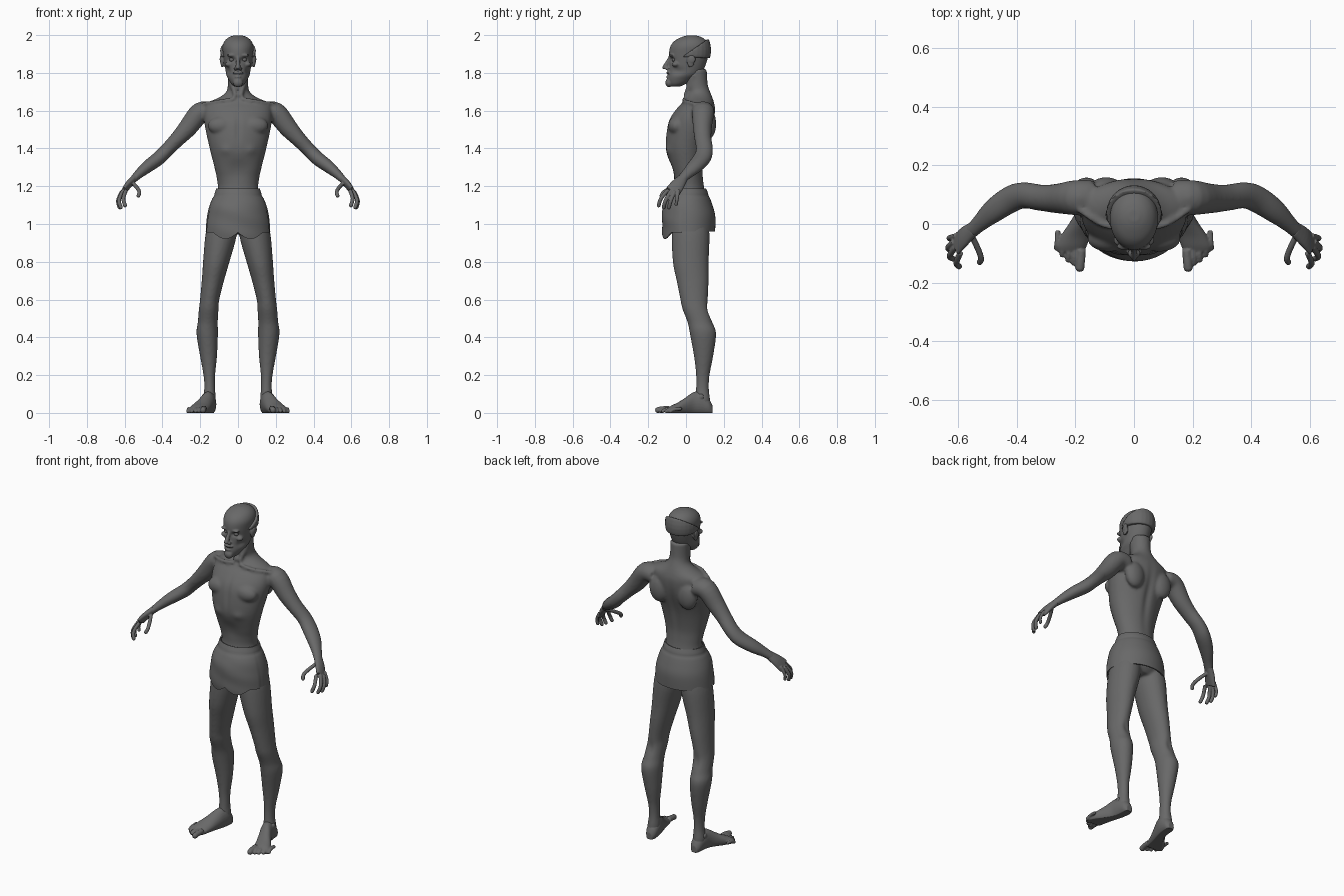
import bpy, bmesh, math
from mathutils import Vector, Matrix

cube = bpy.data.objects.get("Cube")
if cube:
    bpy.data.objects.remove(cube)

COLOUR = (0.14, 0.14, 0.14, 1)
clay = bpy.data.materials.new("dark grey clay")
clay.use_nodes = True
clay.diffuse_color = COLOUR
clay.node_tree.nodes["Principled BSDF"].inputs["Base Color"].default_value = COLOUR
X, Y, Z = Vector((1, 0, 0)), Vector((0, 1, 0)), Vector((0, 0, 1))
SIDES = (1, -1)


def smooth_rows(rows, steps=4):
    """Catmull-Rom interpolation of rows of numbers."""
    out = []
    for i in range(len(rows) - 1):
        a, b, c, d = (rows[max(0, min(len(rows) - 1, i + k))] for k in (-1, 0, 1, 2))
        for j in range(steps):
            t = j / steps
            out.append([0.5 * (2 * q + (r - p) * t + (2 * p - 5 * q + 4 * r - s) * t * t
                               + (3 * q - p - 3 * r + s) * t ** 3)
                        for p, q, r, s in zip(a, b, c, d)])
    return out + [list(rows[-1])]


def loft(bm, rows, side, axis=None, mirror=1, segs=24):
    """Closed tube through rows of x, y, z, radius along side, radius across."""
    rows = smooth_rows(rows)
    mids = [Vector((r[0] * mirror, r[1], r[2])) for r in rows]
    rings = []
    for i, r in enumerate(rows):
        t = axis or (mids[min(i + 1, len(mids) - 1)] - mids[max(i - 1, 0)]).normalized()
        u = (side - t * side.dot(t)).normalized()
        v = t.cross(u)
        rings.append([bm.verts.new(mids[i] + u * r[3] * math.cos(a) + v * r[4] * math.sin(a))
                      for a in (math.tau * k / segs for k in range(segs))])
    for a, b in zip(rings, rings[1:]):
        for k in range(segs):
            bm.faces.new((a[k], a[k - 1], b[k - 1], b[k]))
    bm.faces.new(rings[0])
    bm.faces.new(rings[-1])


def upright(bm, rows):
    """Loft from rows of height, front y, back y, half width."""
    loft(bm, [(0, (f + b) / 2, z, w, (b - f) / 2) for z, f, b, w in rows], X, Z, segs=40)


def blob(bm, centre, size):
    m = Matrix.Translation(centre) @ Matrix.Diagonal((*size, 1))
    bmesh.ops.create_uvsphere(bm, u_segments=24, v_segments=16, radius=1, matrix=m)


def digit(bm, points, r, mirror):
    """Finger or toe with a rounded tip."""
    loft(bm, [(*p, r, r) for p in points], Vector((0.3, 1, 0.2)), None, mirror, 12)
    x, y, z = points[-1]
    blob(bm, (x * mirror, y, z), (r, r, r))


def finish(bm, name, voxel=0, passes=4, thickness=0):
    """Turn the mesh into an object, fusing overlapping volumes if asked."""
    bmesh.ops.recalc_face_normals(bm, faces=bm.faces)
    mesh = bpy.data.meshes.new(name)
    bm.to_mesh(mesh)
    bm.free()
    ob = bpy.data.objects.new(name, mesh)
    bpy.context.collection.objects.link(ob)
    if voxel:
        re = ob.modifiers.new("fuse", "REMESH")
        re.mode, re.voxel_size = "VOXEL", voxel
        sm = ob.modifiers.new("soften", "SMOOTH")
        sm.factor, sm.iterations = 0.5, passes
    if thickness:
        ob.modifiers.new("cloth", "SOLIDIFY").thickness = thickness
    graph = bpy.context.evaluated_depsgraph_get()
    graph.update()
    ob.data = bpy.data.meshes.new_from_object(ob.evaluated_get(graph))
    ob.modifiers.clear()
    ob.data.materials.clear()
    ob.data.materials.append(clay)
    bpy.context.view_layer.objects.active = ob
    bpy.ops.object.select_all(action="DESELECT")
    ob.select_set(True)
    bpy.ops.object.shade_smooth_by_angle(angle=math.radians(50))
    return ob


def sculpt(ob, centre, size, push):
    """Push the surface near a point, with a soft falloff."""
    for v in ob.data.vertices:
        d = sum(((a - b) / s) ** 2 for a, b, s in zip(v.co, centre, size))
        if d < 9:
            v.co += Vector(push) * math.exp(-d)


# Torso, neck, arms and legs
bm = bmesh.new()
upright(bm, [(.95, -.05, .10, .10), (1.0, -.085, .13, .145), (1.1, -.09, .12, .135),
             (1.18, -.065, .10, .108), (1.24, -.068, .092, .112), (1.3, -.085, .092, .125),
             (1.4, -.108, .11, .15), (1.5, -.102, .14, .172), (1.56, -.085, .152, .18),
             (1.61, -.05, .155, .178), (1.64, -.022, .15, .165), (1.67, 0, .14, .10),
             (1.70, .012, .128, .062), (1.74, 0, .115, .054), (1.82, 0, .11, .054)])
for s in SIDES:
    loft(bm, [(.14, .09, 1.59, .06, .05), (.2, .09, 1.59, .06, .055), (.265, .087, 1.51, .05, .05),
              (.32, .09, 1.45, .045, .041), (.375, .098, 1.393, .045, .037),
              (.42, .085, 1.348, .047, .037), (.48, .045, 1.303, .042, .033),
              (.53, 0, 1.26, .03, .024), (.565, -.033, 1.225, .026, .018)], Y, None, s)
    loft(bm, [(.085, .025, 1.02, .07, .09), (.09, .025, .94, .083, .1), (.115, .025, .8, .07, .095),
              (.133, .035, .7, .059, .085), (.15, .043, .6, .051, .073), (.155, .05, .55, .052, .069),
              (.16, .074, .48, .053, .066), (.163, .09, .42, .057, .07), (.156, .093, .3, .045, .051),
              (.152, .089, .2, .031, .036), (.15, .087, .13, .029, .034),
              (.152, .088, .07, .035, .04), (.152, .088, .03, .03, .038)], X, Z, s)
    blob(bm, (.155 * s, -.002, .575), (.03, .02, .04))        # kneecap
    blob(bm, (.085 * s, -.05, 1.52), (.075, .045, .05))       # chest muscle
    blob(bm, (.095 * s, .12, 1.53), (.06, .04, .08))          # shoulder blade
    loft(bm, [(.02, -.01, 1.66, .01, .01), (.1, -.005, 1.65, .01, .01),
              (.19, .05, 1.635, .01, .01)], Y, None, s, 12)   # collarbone
    loft(bm, [(.012, -.005, 1.675, .012, .012), (.045, .04, 1.79, .014, .014)], X, None, s, 12)
body = finish(bm, "body", .008, 5)
sculpt(body, (0, .15, 1.38), (.022, .06, .16), (0, -.014, 0))    # spine groove
sculpt(body, (0, -.09, 1.5), (.014, .05, .09), (0, .007, 0))     # breastbone
sculpt(body, (0, -.08, 1.29), (.06, .05, .06), (0, .012, 0))     # hollow belly
for s in SIDES:
    sculpt(body, (.07 * s, -.1, 1.39), (.03, .05, .025), (0, -.007, 0))
    sculpt(body, (.155 * s, .13, .54), (.018, .03, .04), (0, -.008, 0))

# Head with nose, brows, cheeks, lips, beard and ears
bm = bmesh.new()
upright(bm, [(1.728, -.078, -.03, .02), (1.742, -.09, 0, .036), (1.765, -.097, .04, .05),
             (1.79, -.094, .075, .063), (1.82, -.09, .095, .068), (1.86, -.087, .11, .074),
             (1.90, -.09, .12, .079), (1.94, -.083, .123, .082), (1.97, -.06, .108, .07),
             (1.99, -.022, .08, .046), (1.999, .01, .048, .018)])
loft(bm, [(0, -.082, 1.888, .009, .009), (0, -.096, 1.86, .01, .01), (0, -.108, 1.835, .013, .013),
          (0, -.108, 1.82, .011, .011)], X)
blob(bm, (0, -.115, 1.829), (.011, .011, .01))
blob(bm, (0, -.094, 1.801), (.03, .012, .007))    # moustache
blob(bm, (0, -.094, 1.779), (.018, .011, .006))   # lower lip
blob(bm, (0, -.09, 1.748), (.026, .019, .024))    # beard
for s in SIDES:
    blob(bm, (.013 * s, -.1, 1.823), (.009, .012, .008))
    blob(bm, (.034 * s, -.076, 1.893), (.026, .013, .008))
    blob(bm, (.05 * s, -.055, 1.845), (.02, .02, .014))
    blob(bm, (.084 * s, .025, 1.862), (.009, .021, .034))
    blob(bm, (.09 * s, .031, 1.872), (.007, .02, .022))
head = finish(bm, "head", .0045, 3)
for s in SIDES:
    sculpt(head, (.033 * s, -.078, 1.87), (.016, .03, .011), (0, .015, 0))
    sculpt(head, (.058 * s, -.05, 1.81), (.02, .04, .02), (-.008 * s, .003, 0))
    bm = bmesh.new()
    blob(bm, (.033 * s, -.062, 1.87), (.013, .013, .011))
    finish(bm, "left_eye" if s > 0 else "right_eye")

# Band of hair around the back of the bald head
bm = bmesh.new()
blob(bm, (0, .035, 1.92), (.095, .098, .12))
for point, normal in (((0, -.01, 1.892), (0, -.7, 1)), ((0, 0, 1.884), (0, -.05, -1))):
    cut = bmesh.ops.bisect_plane(bm, geom=bm.verts[:] + bm.edges[:] + bm.faces[:],
                                 plane_co=point, plane_no=normal, clear_outer=True)
    bmesh.ops.holes_fill(bm, edges=[e for e in bm.edges if e.is_boundary])
finish(bm, "hair_band", .005, 3)

# Hands
FINGERS = [[(.593, -.098, 1.178), (.607, -.132, 1.135), (.598, -.145, 1.098)],
           [(.61, -.08, 1.175), (.63, -.108, 1.125), (.62, -.118, 1.088)],
           [(.615, -.06, 1.172), (.635, -.08, 1.125), (.627, -.09, 1.088)],
           [(.608, -.04, 1.18), (.631, -.047, 1.135), (.628, -.052, 1.105)],
           [(.555, -.04, 1.215), (.533, -.085, 1.19), (.522, -.118, 1.168), (.527, -.13, 1.15)]]
for s in SIDES:
    bm = bmesh.new()
    loft(bm, [(.548, -.016, 1.243, .026, .019), (.58, -.043, 1.208, .036, .018),
              (.606, -.07, 1.172, .041, .013)], Vector((-.2 * s, 1, 0)), None, s)
    for k, points in enumerate(FINGERS):
        digit(bm, points, .009 if k == 3 else .0105, s)
    finish(bm, "left_hand" if s > 0 else "right_hand", .0035, 2)

# Feet with five toes, flat on the ground
for s in SIDES:
    bm = bmesh.new()
    foot = [(.14, .15, .018, .04), (.12, .15, .032, .075), (.08, .153, .038, .11),
            (.04, .162, .038, .11), (0, .18, .043, .083), (-.04, .2, .05, .057),
            (-.075, .213, .052, .04), (-.095, .217, .045, .028)]
    loft(bm, [(x, y, h / 2 - .006, w, h / 2 + .006) for y, x, w, h in foot], X, Y, s)
    for k in range(5):
        r = .016 if k == 0 else .0115 - .0006 * k
        x, tip = .18 + .02 * k, (-.148, -.132, -.122, -.105, -.082)[k]
        digit(bm, [(x, tip + .06, .022), (x + .003, tip + .02, .019), (x + .005, tip, r - .001)], r, s)
    blob(bm, (.18 * s, .08, .085), (.012, .016, .016))
    foot = finish(bm, "left_foot" if s > 0 else "right_foot", .004, 2)
    for v in foot.data.vertices:
        v.co.z = max(v.co.z, 0)

# Wrapped loincloth with a wavy front hem and a side slit
bm = bmesh.new()
PROFILE = smooth_rows([(1.188, -.076, .106, .116), (1.165, -.086, .116, .123), (1.1, -.117, .14, .15),
                       (1.04, -.124, .155, .164), (.96, -.122, .154, .171), (.92, -.118, .15, .172)], 8)
SEGS, ROWS = 96, 30


def cloth_point(a, t):
    front, across = -math.sin(a), abs(math.cos(a))
    hem = .96
    if front > .3:
        hem = .955 - .034 * math.sin(math.pi * min(1, across / .75))
    z = 1.188 + (hem - 1.188) * t
    row = min(PROFILE, key=lambda p: abs(p[0] - z))
    low = next((p for p in PROFILE if p[0] <= z), PROFILE[-1])
    up = PROFILE[max(0, PROFILE.index(low) - 1)]
    k = 0 if up is low else (up[0] - z) / (up[0] - low[0])
    f, b, w = (p + (q - p) * k for p, q in zip(up[1:], low[1:]))
    fold = 1 + .012 * math.sin(55 * z + 3 * math.cos(a)) * max(0, front) * min(1, 3 * t)
    fold += .03 * t if front > .3 else 0
    fold -= .03 * math.exp(-((z - 1.15) / .008) ** 2)
    return Vector((w * math.cos(a) * fold, (f + b) / 2 + (b - f) / 2 * math.sin(a) * fold, z))


grid = [[bm.verts.new(cloth_point(math.tau * k / SEGS, j / ROWS)) for k in range(SEGS)]
        for j in range(ROWS + 1)]
for a, b in zip(grid, grid[1:]):
    for k in range(SEGS):
        bm.faces.new((a[k], a[k - 1], b[k - 1], b[k]))
finish(bm, "loincloth", thickness=.007)
